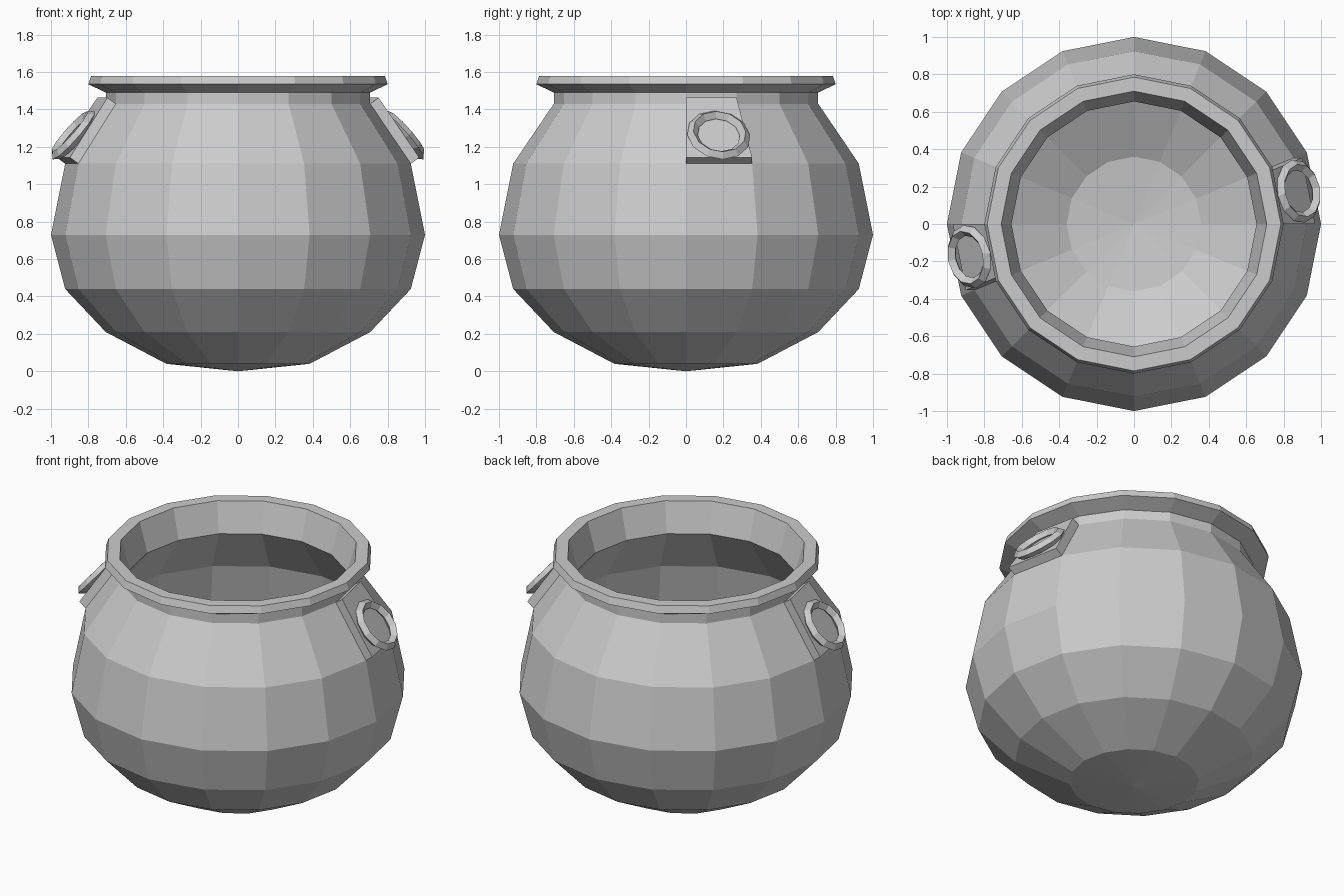
import bpy
from math import radians, sin, cos, pi

if "Cube" in bpy.data.objects:
    bpy.data.objects.remove(bpy.data.objects["Cube"])

SIDES = 16


def make_object(name, verts, faces):
    mesh = bpy.data.meshes.new(name)
    mesh.from_pydata(verts, [], faces)
    mesh.validate()
    obj = bpy.data.objects.new(name, mesh)
    bpy.context.collection.objects.link(obj)
    return obj


def lathe(name, profile, z_start, z_end):
    """Spin an open (radius, z) profile and close both ends with fans."""
    verts = [(r * cos(2 * pi * i / SIDES), r * sin(2 * pi * i / SIDES), z)
             for r, z in profile for i in range(SIDES)]
    faces = []
    for k in range(len(profile) - 1):
        for i in range(SIDES):
            j = (i + 1) % SIDES
            a, b = k * SIDES, (k + 1) * SIDES
            faces.append((a + i, a + j, b + j, b + i))
    first, last = len(verts), len(verts) + 1
    verts += [(0, 0, z_start), (0, 0, z_end)]
    end = (len(profile) - 1) * SIDES
    for i in range(SIDES):
        j = (i + 1) % SIDES
        faces.append((first, j, i))
        faces.append((last, end + i, end + j))
    return make_object(name, verts, faces)


# Pot body: outer wall, flared rim, inner wall
lathe("pot_body", [
    (0.383, 0.04), (0.707, 0.21), (0.924, 0.44), (1.0, 0.73),
    (0.924, 1.11), (0.707, 1.43), (0.707, 1.49),
    (0.80, 1.535), (0.785, 1.58), (0.71, 1.58),
    (0.655, 1.39), (0.87, 1.08), (0.94, 0.73), (0.87, 0.47),
    (0.665, 0.26), (0.36, 0.10),
], 0.0, 0.06)

# Handle plate and ring on opposite sides (half-turn symmetry)
for side, turn in (("right", 0), ("left", pi)):
    # Plate: one wall panel raised outwards
    a = 2 * pi / SIDES
    base = [(0.924, 0, 1.11), (0.924 * cos(a), 0.924 * sin(a), 1.11),
            (0.707 * cos(a), 0.707 * sin(a), 1.43), (0.707, 0, 1.43)]
    raised = [(x + 0.045, y, z + 0.033) for x, y, z in base]
    plate = make_object(side + "_handle_plate", base + raised, [
        (3, 2, 1, 0), (4, 5, 6, 7), (0, 1, 5, 4),
        (1, 2, 6, 5), (2, 3, 7, 6), (3, 0, 4, 7)])
    plate.rotation_euler.z = turn

    # Ring leaning on the plate
    az = turn + a / 2
    bpy.ops.mesh.primitive_torus_add(
        major_segments=12, minor_segments=4,
        major_radius=0.143, minor_radius=0.029,
        location=(0.897 * cos(az), 0.897 * sin(az), 1.263),
        rotation=(0, radians(49), az))
    bpy.context.object.name = side + "_handle_ring"
